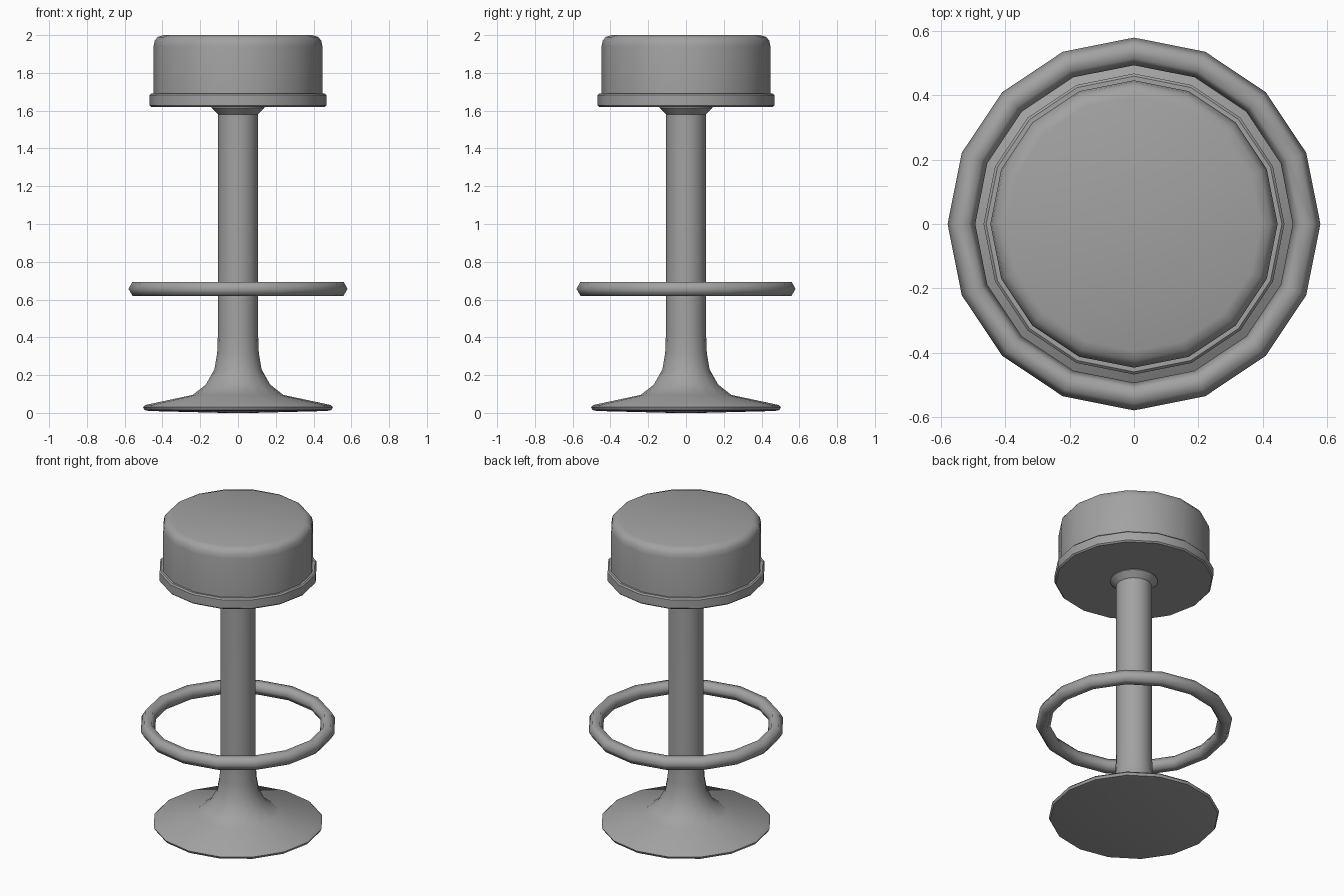
import bpy
import math
from math import cos, sin, pi

SIDES = 16

cube = bpy.data.objects.get("Cube")
if cube:
    bpy.data.objects.remove(cube, do_unlink=True)

# One plain grey for the whole stool
grey = bpy.data.materials.new("plain grey")
grey.use_nodes = True
colour = (0.36, 0.36, 0.36, 1)
grey.diffuse_color = colour
grey.node_tree.nodes["Principled BSDF"].inputs["Base Color"].default_value = colour


def finish(obj, name, angle=40):
    obj.name = obj.data.name = name
    obj.data.materials.append(grey)
    bpy.ops.object.select_all(action='DESELECT')
    obj.select_set(True)
    bpy.context.view_layer.objects.active = obj
    bpy.ops.object.shade_smooth_by_angle(angle=math.radians(angle))


def lathe(name, profile, angle=40):
    """Revolve (radius, height) points, listed bottom to top; cap both ends."""
    verts = [(r * cos(2 * pi * i / SIDES), r * sin(2 * pi * i / SIDES), z)
             for r, z in profile for i in range(SIDES)]
    faces = []
    for k in range(len(profile) - 1):
        a, b = k * SIDES, (k + 1) * SIDES
        for i in range(SIDES):
            j = (i + 1) % SIDES
            faces.append((a + i, a + j, b + j, b + i))
    faces.append(tuple(reversed(range(SIDES))))
    faces.append(tuple(range(len(verts) - SIDES, len(verts))))
    mesh = bpy.data.meshes.new(name)
    mesh.from_pydata(verts, [], faces)
    obj = bpy.data.objects.new(name, mesh)
    bpy.context.collection.objects.link(obj)
    finish(obj, name, angle)


# Flared foot running up into the post, with the collar under the seat
lathe("base_and_post", [
    (0.08, 0.0), (0.47, 0.01), (0.495, 0.015), (0.503, 0.03), (0.49, 0.042),
    (0.24, 0.095), (0.17, 0.15), (0.125, 0.23), (0.11, 0.32), (0.106, 0.43),
    (0.106, 1.58)])
lathe("seat_collar", [(0.106, 1.58), (0.14, 1.615), (0.14, 1.63)])

# Rim that holds the cushion
lathe("seat_rim", [(0.46, 1.62), (0.468, 1.628), (0.468, 1.682), (0.46, 1.69)])

# Cushion with a rounded top edge
lathe("seat_cushion", [
    (0.447, 1.68), (0.447, 1.94), (0.441, 1.97), (0.425, 1.99), (0.395, 2.0)], 60)

# Foot ring
bpy.ops.mesh.primitive_torus_add(
    major_segments=SIDES, minor_segments=6, major_radius=0.537,
    minor_radius=0.043, location=(0, 0, 0.657))
finish(bpy.context.object, "foot_ring", 65)
